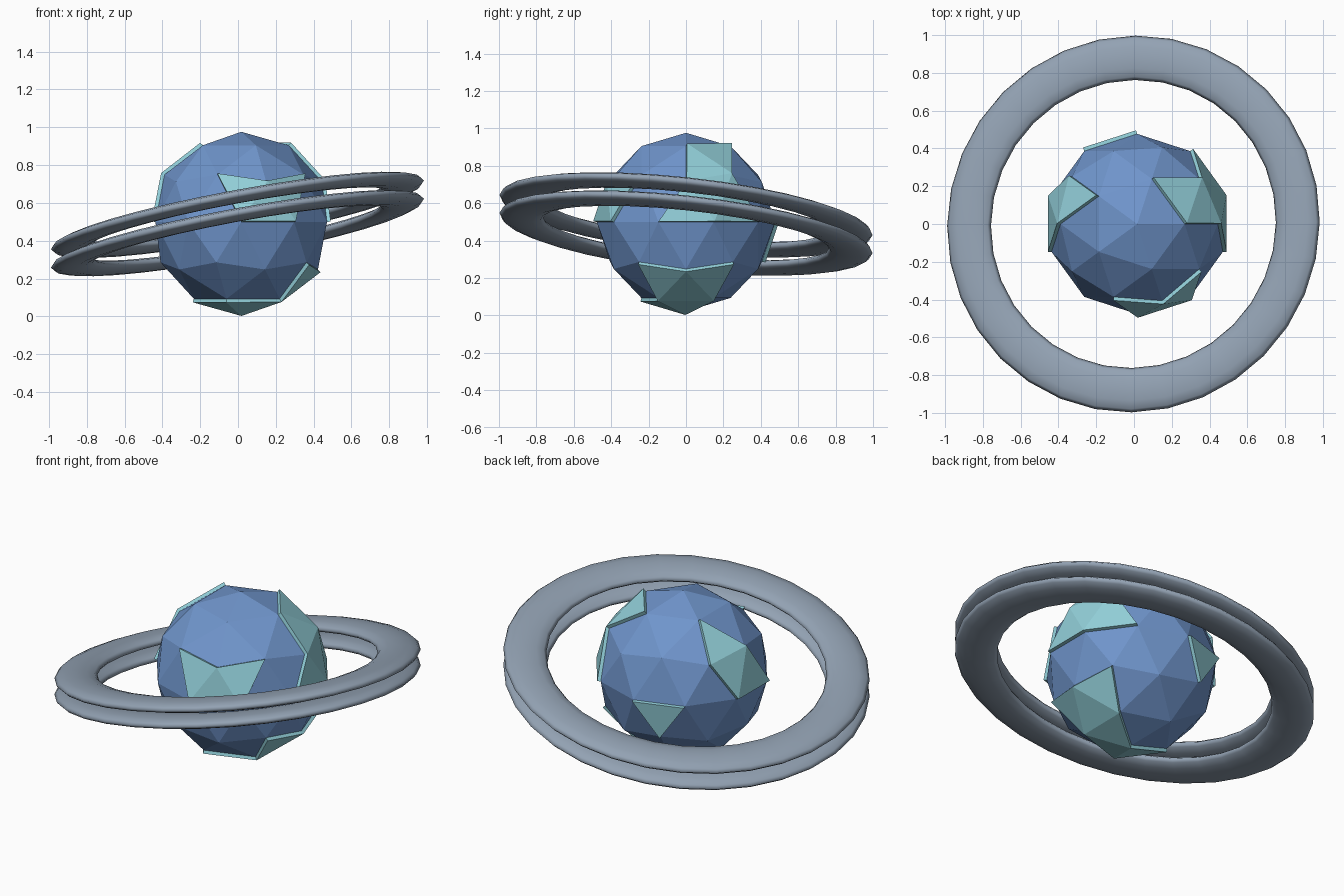
import bpy, bmesh, math
from mathutils import Vector, Matrix

if "Cube" in bpy.data.objects:
    bpy.data.objects.remove(bpy.data.objects["Cube"])


def material(name, rgb):
    m = bpy.data.materials.new(name)
    m.diffuse_color = (*rgb, 1)
    m.use_nodes = True
    m.node_tree.nodes["Principled BSDF"].inputs["Base Color"].default_value = m.diffuse_color
    return m


ocean = material("ocean blue", (0.16, 0.30, 0.60))
land = material("land teal", (0.29, 0.63, 0.70))
dust = material("ring grey", (0.29, 0.36, 0.45))


def add_object(name, bm, mats):
    mesh = bpy.data.meshes.new(name)
    bm.to_mesh(mesh)
    bm.free()
    ob = bpy.data.objects.new(name, mesh)
    bpy.context.collection.objects.link(ob)
    for m in mats:
        mesh.materials.append(m)
    return ob


def direction(az, el):
    az, el = math.radians(az), math.radians(el)
    return Vector((math.cos(az) * math.cos(el), math.sin(az) * math.cos(el), math.sin(el)))


# Planet: low-poly globe, chosen triangles raised as continents
LAND = [
    (0, -72.5), (-72, -72.5), (-144, -72.5), (0, -52.6), (22.6, -40), (-22.6, -40),  # south
    (36, 52.6), (13.4, 40), (0, 9), (17.7, 20), (36, 10.8),                          # right
    (-72, 9), (-54.3, 20), (-89.7, 20),                                              # front
    (157.4, 40), (162, 20), (180, 10.8),                                             # left
    (108, -9),                                                                       # back
]
bm = bmesh.new()
bmesh.ops.create_icosphere(bm, subdivisions=2, radius=0.477)
bm.normal_update()
faces = list({max(bm.faces, key=lambda f: f.calc_center_median().normalized().dot(direction(*d)))
              for d in LAND})
water = set(bm.faces) - set(faces)
ret = bmesh.ops.extrude_face_region(bm, geom=faces)
tops = {g for g in ret["geom"] if isinstance(g, bmesh.types.BMFace)}
old = [f for f in faces if f.is_valid and f not in tops]
if old:
    bmesh.ops.delete(bm, geom=old, context='FACES')
bm.normal_update()
shift = {}
for v in {v for f in tops for v in f.verts}:
    normals = [f.normal for f in v.link_faces if f in tops]
    shift[v] = sum(normals, Vector()).normalized() * 0.02
for v, s in shift.items():
    v.co += s
for f in bm.faces:
    f.material_index = 0 if f in water else 1
bmesh.ops.recalc_face_normals(bm, faces=bm.faces[:])
planet = add_object("planet", bm, [ocean, land])
planet.location = (0.017, 0, 0.499)


# Rings: two flattened, tilted tori stacked one above the other
def add_ring(name, z, major=0.885, minor=0.118, half=0.034, segs=32, sides=12):
    bm = bmesh.new()
    loops = []
    for i in range(segs):
        a = 2 * math.pi * i / segs
        loop = []
        for j in range(sides):
            t = 2 * math.pi * j / sides
            r = major + minor * math.cos(t)
            loop.append(bm.verts.new((r * math.cos(a), r * math.sin(a), half * math.sin(t))))
        loops.append(loop)
    for i in range(segs):
        p, q = loops[i], loops[(i + 1) % segs]
        for j in range(sides):
            k = (j + 1) % sides
            bm.faces.new((p[j], q[j], q[k], p[k])).smooth = True
    tilt = Vector((0, 0, 1)).rotation_difference(Vector((-0.186, 0.11, 1)))
    bm.transform(Matrix.Translation((-0.003, 0, z)) @ tilt.to_matrix().to_4x4())
    add_object(name, bm, [dust])


add_ring("upper_ring", 0.537)
add_ring("lower_ring", 0.440)
